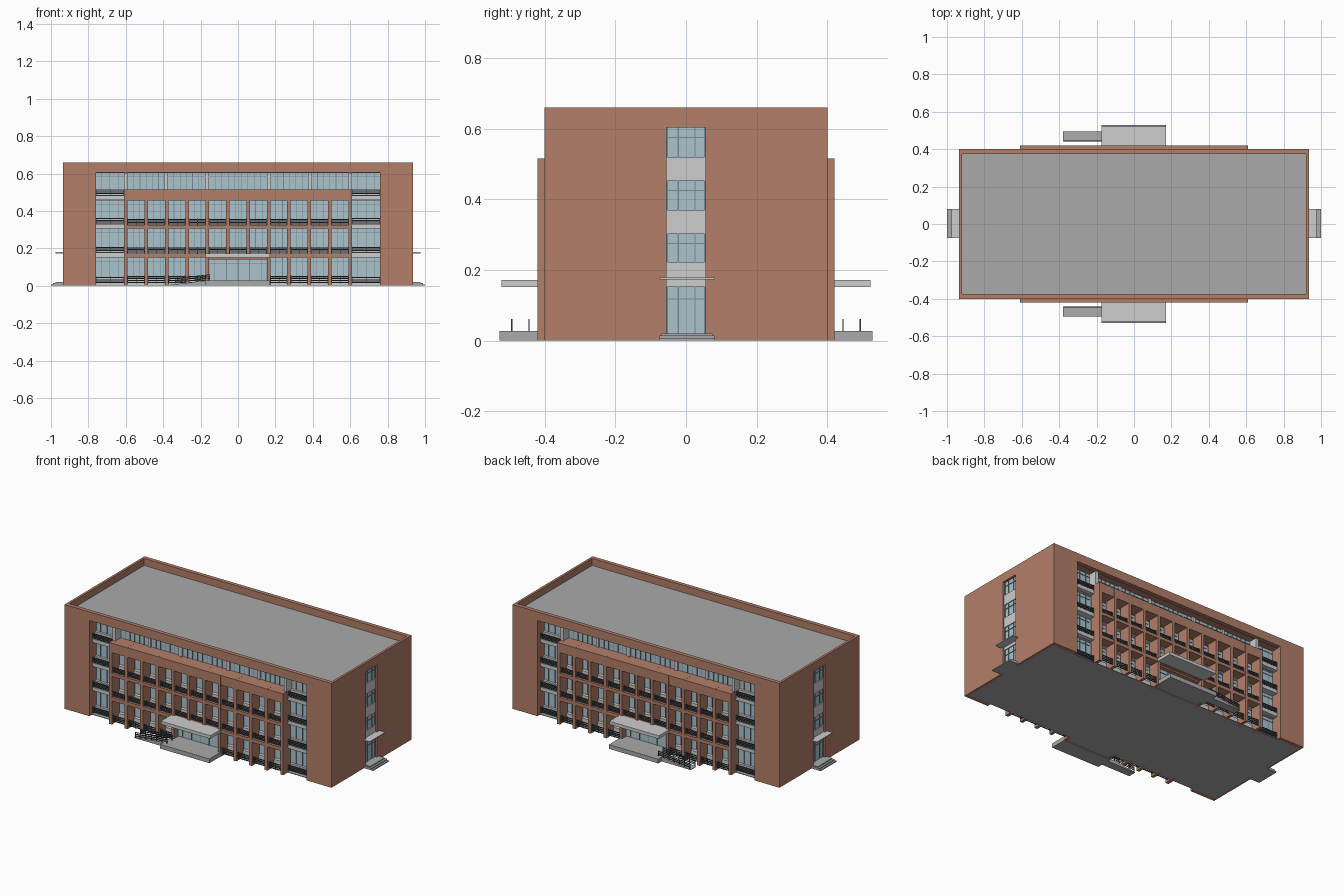
import bpy, bmesh, math

if "Cube" in bpy.data.objects:
    bpy.data.objects.remove(bpy.data.objects["Cube"])

def srgb(r, g, b):
    f = lambda c: (c / 255 / 12.92) if c < 11 else ((c / 255 + 0.055) / 1.055) ** 2.4
    return (f(r), f(g), f(b), 1)

def material(name, rgb):
    m = bpy.data.materials.new(name)
    m.diffuse_color = srgb(*rgb)
    m.use_nodes = True
    m.node_tree.nodes["Principled BSDF"].inputs["Base Color"].default_value = m.diffuse_color
    return m

BRICK = material("brick", (180, 127, 106))
ROOF = material("concrete_grey", (170, 170, 170))
LIGHT = material("light_grey", (205, 205, 205))
GLASS = material("glass", (172, 196, 206))
FRAME = material("window_frame", (112, 140, 150))
RAIL = material("rail_dark", (66, 78, 84))

def finish(name, bm, mat):
    bmesh.ops.recalc_face_normals(bm, faces=bm.faces)
    me = bpy.data.meshes.new(name)
    bm.to_mesh(me)
    bm.free()
    me.materials.append(mat)
    ob = bpy.data.objects.new(name, me)
    bpy.context.collection.objects.link(ob)
    return ob

def prism(bm, profile, y0, y1):
    """Extrude an xz profile from y0 to y1."""
    a = [bm.verts.new((x, y0, z)) for x, z in profile]
    b = [bm.verts.new((x, y1, z)) for x, z in profile]
    bm.faces.new(a)
    bm.faces.new(b)
    n = len(a)
    for i in range(n):
        bm.faces.new((a[i], a[(i + 1) % n], b[(i + 1) % n], b[i]))

def part(name, mat, boxes, mx=False, my=False, profiles=()):
    """Boxes (x0,x1,y0,y1,z0,z1) and sloped prisms, mirrored across x and/or y."""
    bm = bmesh.new()
    items = [([(x0, z0), (x1, z0), (x1, z1), (x0, z1)], y0, y1)
             for x0, x1, y0, y1, z0, z1 in boxes] + list(profiles)
    for prof, y0, y1 in items:
        for sx in ((1, -1) if mx else (1,)):
            for sy in ((1, -1) if my else (1,)):
                prism(bm, [(x * sx, z) for x, z in prof], y0 * sy, y1 * sy)
    return finish(name, bm, mat)

PITCH, HALF = 0.109, 0.045
COLS = [PITCH * i for i in range(-5, 6)]
ROWS = [(0.0, 0.15), (0.172, 0.305), (0.325, 0.455)]      # panel openings
GY = -0.33                                               # glass plane

# Main volume
part("ground_slab", ROOF, [(-.92, .92, -.375, .375, 0, .004)])
part("glazed_core", GLASS, [(-.92, .92, GY, -GY, .004, .606)])
part("roof", ROOF, [(-.92, .92, -.375, .375, .606, .615)])

# Brick shell
part("front_piers", BRICK, [(.76, .935, -.4, -.375, 0, .605),
                            (.76, .92, -.375, -.33, .004, .6055)], mx=True, my=True)
part("front_parapet", BRICK, [(-.935, .935, -.4, -.375, .605, .66),
                              (-.76, .76, -.375, -.33, .603, .6058)], my=True)
part("side_walls", BRICK, [(.92, .935, .055, .375, 0, .66)], mx=True, my=True)
part("side_lintels", BRICK, [(.92, .935, -.055, .055, .603, .66)], mx=True)

# Projecting brick grid
posts = []
for k in range(12):
    x = PITCH * (k - 5.5)
    z0 = .15 if abs(x) < .1 else 0
    x0, x1 = x - .0095, x + .0095
    if k == 0: x0 = -.61
    if k == 11: x1 = .61
    posts.append((x0, x1, -.42, -.345, z0, .515))
beams = [(-.608, .608, -.4195, -.36, .15, .172),
         (-.608, .608, -.4195, -.36, .305, .325),
         (-.608, .608, -.4195, GY, .455, .5148)]
part("brick_grid_posts", BRICK, posts, my=True)
part("brick_grid_beams", BRICK, beams, my=True)

# Sill walls and floor edges behind the railings
sills = []
for z0, z1 in ((.004, .045), (.15, .205), (.305, .36)):
    sills.append((-.76, -.605, -.345, GY, z0, z1))
    sills.append((.605, .76, -.345, GY, z0, z1))
    if z0 > .1:
        sills.append((-.605, .605, -.352, GY, z0, z1 - .015))
    else:
        sills += [(-.605, -.164, -.352, GY, z0, z1), (.164, .605, -.352, GY, z0, z1)]
sills += [(-.76, -.61, -.345, GY, .455, .515), (.61, .76, -.345, GY, .455, .515)]
part("sill_walls", LIGHT, sills, my=True)
part("bay_floor_edges", LIGHT, [(.61, .76, -.372, -.345, z, z + .022)
                                for z in (.152, .305, .457)], mx=True, my=True)
part("top_floor_piers", LIGHT, [(.59, .61, -.385, GY, .515, .603),
                                (.376, .392, -.34, GY, .515, .603),
                                (.155, .177, -.34, GY, .515, .603)], mx=True, my=True)

# Railings: horizontal bars with end posts
rails = []
def railing(x0, x1, y, z0, z1, n=4):
    for i in range(n):
        z = z0 + (z1 - z0) * (i + .5) / n
        rails.append((x0, x1, y - .002, y + .002, z - .0025, z + .0025))
    for x in (x0, (x0 + x1) / 2, x1 - .003):
        rails.append((x, x + .003, y - .0015, y + .0015, z0, z1))

for r, (z0, _) in enumerate(ROWS):
    for x in COLS:
        if r == 0 and abs(x) < .12:
            continue
        railing(x - HALF, x + HALF, -.405, z0 + (.012 if r == 0 else .0), z0 + (.055 if r == 0 else .034))
for z0 in (.012, .174, .327, .479):
    for x0, x1 in ((-.76, -.61), (.61, .76)):
        railing(x0, x1, -.368, z0, z0 + .036)
part("balcony_railings", RAIL, rails, my=True)

# Window frames
frames = []
def window(x0, x1, z0, z1, lines, transom=.02, y=GY):
    for f in lines:
        x = x0 + (x1 - x0) * f
        frames.append((x - .0015, x + .0015, y - .004, y, z0, z1))
    frames.append((x0, x1, y - .0035, y, z1 - transom - .0015, z1 - transom + .0015))

for r, z0 in enumerate((.045, .19, .345)):
    z1 = ROWS[r][1]
    for x in COLS:
        if r == 0 and abs(x) < .12:
            continue
        window(x - HALF, x + HALF, z0, z1, (.33, .72))
for z0, z1 in ((.045, .15), (.205, .305), (.36, .455), (.515, .603)):
    window(-.76, -.61, z0, z1, (.2, .5, .8))
    window(.61, .76, z0, z1, (.2, .5, .8))
for x0, x1, n in ((-.59, -.392, 6), (-.376, -.177, 6), (-.155, .155, 9), (.177, .376, 6), (.392, .59, 6)):
    window(x0, x1, .515, .603, [i / n for i in range(1, n)])
window(-.154, .154, .02, .14, (0, .1, .3, .5, .7, .9, 1), .022, -.375)
part("window_frames", FRAME, frames, my=True)

# Main entrances
part("entrance_glazing", GLASS, [(-.154, .154, -.375, -.335, .02, .14)], my=True)
part("entrance_lintel", BRICK, [(-.154, .154, -.40, -.335, .14, .151)], my=True)
part("entrance_platform", ROOF, [(-.175, .17, -.528, -.42, 0, .027),
                                 (-.154, .154, -.42, -.335, .004, .0265)], my=True)
part("entrance_canopy", LIGHT, [(-.175, .172, -.522, -.415, .152, .172)], my=True)
part("ramp", ROOF, [], my=True,
     profiles=[([(-.38, 0), (-.175, 0), (-.175, .027), (-.38, .003)], -.495, -.442)])

# Ramp handrails: sloped bars and posts
bars, stakes = [], []
for y in (-.493, -.444):
    for h in (.013, .023, .033):
        bars.append(([(-.375, h), (-.15, h + .024), (-.15, h + .028), (-.375, h + .004)], y - .002, y + .002))
    for i in range(7):
        x = -.375 + i * .037
        zb = .003 + (x + .375) * .107
        stakes.append((x, x + .004, y - .002, y + .002, zb, zb + .034))
part("ramp_handrails", RAIL, stakes, my=True, profiles=bars)

# Side stair windows, spandrels, canopy and steps
part("side_spandrels", LIGHT, [(.92, .926, -.055, .055, z0, z1)
                               for z0, z1 in ((.518 - .065, .518), (.303, .368), (.153, .221))], mx=True)
sf = []
for z0, z1 in ((.518, .603), (.368, .453), (.221, .303), (.02, .153)):
    t = z1 - (.028 if z1 > .2 else .035)
    sf.append((.92, .924, -.055, .055, t - .0015, t + .0015))
    for y in (-.053, -.022, .025, .053):
        sf.append((.92, .9235, y - .0015, y + .0015, z0, z1))
part("side_window_frames", FRAME, sf, mx=True)
part("side_canopies", LIGHT, [(.922, .975, -.075, .08, .173, .179)], mx=True)
part("side_steps", ROOF, [(.92, 1.0, -.075, .08, 0, .007),
                          (.92, .988, -.075, .08, .007, .014),
                          (.92, .975, -.07, .075, .014, .02)], mx=True)
